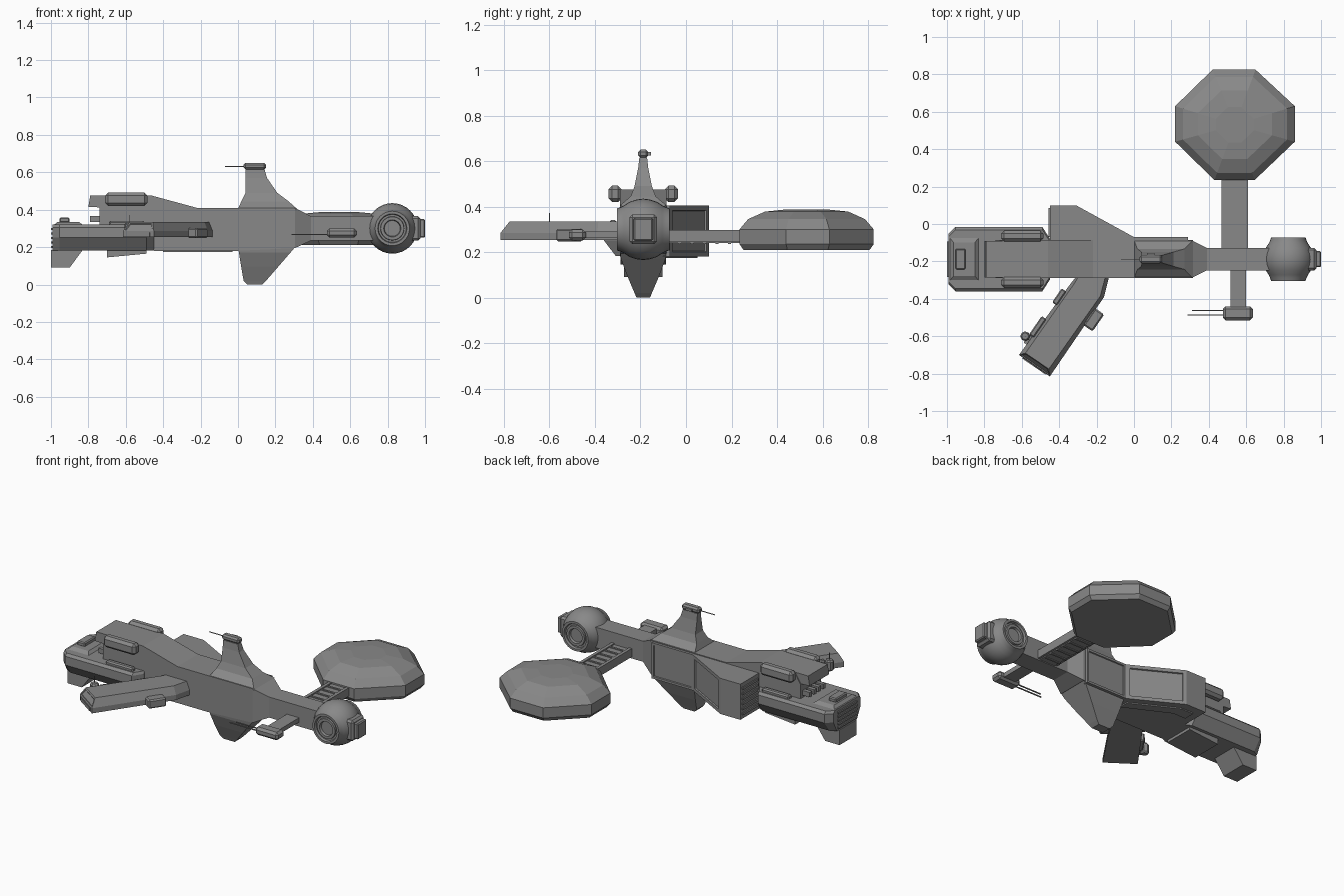
import bpy, bmesh, math
from mathutils import Vector

cube = bpy.data.objects.get("Cube")
if cube:
    bpy.data.objects.remove(cube)

grey = bpy.data.materials.new("hull_grey")
grey.use_nodes = True
GREY = (0.25, 0.25, 0.25, 1)
grey.diffuse_color = GREY
grey.node_tree.nodes["Principled BSDF"].inputs["Base Color"].default_value = GREY

MID = -0.188  # centre line of the main hull


def loft(name, rings, bevel=0.0):
    """Skin rings of equal point count and cap both ends."""
    bm = bmesh.new()
    loops = [[bm.verts.new(p) for p in ring] for ring in rings]
    n = len(loops[0])
    for a, b in zip(loops, loops[1:]):
        for i in range(n):
            j = (i + 1) % n
            bm.faces.new((a[i], a[j], b[j], b[i]))
    bm.faces.new(loops[0])
    bm.faces.new(loops[-1])
    bmesh.ops.recalc_face_normals(bm, faces=bm.faces)
    mesh = bpy.data.meshes.new(name)
    bm.to_mesh(mesh)
    bm.free()
    mesh.materials.append(grey)
    obj = bpy.data.objects.new(name, mesh)
    bpy.context.collection.objects.link(obj)
    if bevel:
        mod = obj.modifiers.new("edge", "BEVEL")
        mod.width, mod.segments = bevel, 1
    return obj


def flat(x0, x1, y0, y1, z):
    return [(x0, y0, z), (x1, y0, z), (x1, y1, z), (x0, y1, z)]


def box(name, x0, x1, y0, y1, z0, z1, bevel=0.0):
    return loft(name, [flat(x0, x1, y0, y1, z0), flat(x0, x1, y0, y1, z1)], bevel)


def side_prism(name, pts, y0, y1, bevel=0.0):
    """Extrude an x-z profile across the hull."""
    return loft(name, [[(x, y, z) for x, z in pts] for y in (y0, y1)], bevel)


def turned_box(name, centre, size, degrees, bevel=0.0):
    x, y, z = (s / 2 for s in size)
    obj = box(name, -x, x, -y, y, -z, z, bevel)
    obj.location = centre
    obj.rotation_euler.z = math.radians(degrees)
    return obj


def panel(obj, direction, width, depth):
    """Inset a raised or sunken panel in the largest face on one side."""
    bm = bmesh.new()
    bm.from_mesh(obj.data)
    bm.normal_update()
    faces = [f for f in bm.faces if f.normal.dot(Vector(direction).normalized()) > 0.9]
    face = max(faces, key=lambda f: f.calc_area())
    bmesh.ops.inset_region(bm, faces=[face], thickness=width)
    bmesh.ops.inset_region(bm, faces=[face], thickness=0.004, depth=depth)
    bm.to_mesh(obj.data)
    bm.free()


def lathe(name, profile, centre, axis, sides=32):
    """Turn (radius, offset) points about the x, y or z axis."""
    rings = []
    for r, h in profile:
        ring = []
        for i in range(sides):
            a = math.tau * i / sides
            p = [r * math.cos(a), r * math.sin(a)]
            p.insert(axis, h)
            ring.append([c + q for c, q in zip(centre, p)])
        rings.append(ring)
    return loft(name, rings)


# Main hull and raised spine
side_prism("main_hull", [(-.74, .30), (-.74, .41), (-.70, .475), (-.46, .475),
           (-.22, .41), (.01, .41), (.01, .18), (-.45, .18), (-.49, .30)], -.29, -.085)
side_prism("spine_tail", [(-.80, .415), (-.79, .475), (-.68, .475), (-.68, .41)], -.285, -.09)
for i in range(4):
    y = -.265 + i * .045
    box("tail_nozzle", -.79, -.70, y, y + .025, .335, .365)

# Nose section narrowing to the neck
def slab(x, half, z0, z1):
    return [(x, MID - half, z0), (x, MID + half, z0), (x, MID + half, z1), (x, MID - half, z1)]

loft("nose_and_neck", [slab(0, .102, .18, .41), slab(.305, .102, .195, .41),
                       slab(.39, .06, .235, .365), slab(.74, .06, .235, .365)])

# Upper and lower fins
def fin(name, rows):
    loft(name, [flat(x0, x1, MID - h, MID + h, z) for x0, x1, h, z in rows])

fin("upper_fin", [(0, .315, .102, .405), (.018, .27, .055, .445), (.04, .21, .038, .49),
                  (.04, .155, .022, .57), (.04, .142, .017, .615)])
fin("lower_fin", [(0, .305, .102, .20), (.005, .28, .098, .17), (.017, .215, .07, .095),
                  (.03, .15, .038, .02), (.05, .13, .03, 0)])
box("fin_cap", .03, .15, MID - .022, MID + .022, .615, .65, .01)
box("fin_cap_sensor", .07, .11, MID + .02, MID + .034, .625, .64)
box("fin_antenna", -.07, .035, MID - .002, MID + .002, .629, .633)

# Side hold with framed outer wall, belly strip and rear vents
plan = [(-.45, -.10), (-.45, .10), (-.31, .10), (0, -.07), (.29, -.07), (.29, -.10)]
hold = loft("side_hold", [[(x, y, z) for x, y in plan] for z in (.18, .405)])
panel(hold, (.17, .31, 0), .03, -.008)
panel(hold, (0, 1, 0), .02, -.006)
loft("hold_belly_strip", [[(-.40, -.02, z), (-.40, .05, z), (-.31, .05, z),
     (-.03, -.10, z), (-.03, -.16, z), (-.31, -.02, z)] for z in (.173, .181)])
for i in range(6):
    z = .205 + i * .032
    box("hold_vent", -.458, -.449, -.07, .085, z, z + .014)

# Engine block at the rear
def engine_slice(x, half, foot):
    return [(x, MID + y, z) for y, z in ((-foot, .182), (foot, .182), (half, .25),
            (half, .305), (half - .015, .32), (-half + .015, .32), (-half, .305), (-half, .25))]

engine = loft("engine_block", [engine_slice(-.992, .135, .10), engine_slice(-.955, .172, .12),
                               engine_slice(-.49, .172, .12), engine_slice(-.45, .11, .10)])
for i in range(5):
    z = .195 + i * .024
    box("engine_vent", -1, -.99, MID - .095, MID + .095, z, z + .012)
side_prism("engine_keel", [(-1, .09), (-.90, .09), (-.83, .185), (-1, .185)], MID - .085, MID + .085)
side_prism("engine_belly_plate", [(-.70, .145), (-.49, .165), (-.49, .19), (-.70, .19)],
           MID - .10, MID + .10)
loft("engine_hatch", [flat(-.985, -.83, MID - .115, MID + .115, .318),
                      flat(-.965, -.85, MID - .09, MID + .09, .335)])
box("hatch_lid", -.955, -.90, MID - .055, MID + .055, .33, .358, .006)

# Paired pods beside the spine
for s in (-1, 1):
    a, b = sorted((MID + s * .095, MID + s * .153))
    pod = box("spine_pod", -.71, -.485, a, b, .42, .492, .016)
    a, b = sorted((MID + s * .115, MID + s * .15))
    box("pod_foot", -.69, -.50, a, b, .31, .34, .008)

# Ball head with concentric side rings and a nose hatch
half = [(.028, -.098), (.042, -.098), (.046, -.112), (.062, -.112), (.064, -.102), (.074, -.102),
        (.078, -.116), (.092, -.116), (.098, -.098), (.105, -.084), (.121, -.06), (.131, -.03)]
ball = lathe("ball_head", half + [(.135, 0)] + [(r, -h) for r, h in reversed(half)],
             (.825, MID, .30), 1)
bpy.ops.object.select_all(action="DESELECT")
ball.select_set(True)
bpy.context.view_layer.objects.active = ball
bpy.ops.object.shade_smooth_by_angle(angle=math.radians(28))
box("nose_hatch_frame", .90, .975, MID - .06, MID + .06, .235, .365, .012)
lid = box("nose_hatch", .96, 1, MID - .043, MID + .043, .25, .35, .006)

# Eight-sided dish on a ribbed boom
corners = [(.42, .825), (.65, .825), (.86, .63), (.86, .44),
           (.645, .235), (.43, .235), (.22, .44), (.22, .63)]
layers = [(.94, .21), (1, .235), (1, .30), (.87, .345), (.62, .378), (.32, .387)]
loft("dish", [[(.54 + (x - .54) * s, .53 + (y - .53) * s, z) for x, y in corners]
              for s, z in layers])
box("dish_boom", .485, .595, -.14, .27, .24, .29)
for x in (.468, .59):
    box("boom_rail", x, x + .02, -.13, .25, .245, .298)
for i in range(6):
    y = -.09 + i * .055
    box("boom_rib", .482, .598, y, y + .012, .235, .296)

# Forward gun on a short strut
box("gun_strut", .515, .60, -.46, -.23, .262, .29)
box("gun_body", .475, .635, -.515, -.44, .25, .30, .014)
for x, y in ((.285, -.487), (.31, -.462)):
    box("gun_barrel", x, .49, y - .003, y + .003, .264, .27)

# Angled docking arm
foot = [(-.30, -.27), (-.13, -.27), (-.16, -.39), (-.45, -.815), (-.615, -.70), (-.34, -.32)]
crown = [(-.29, -.27), (-.15, -.27), (-.18, -.385), (-.455, -.775), (-.58, -.69), (-.32, -.32)]
arm = loft("docking_arm", [[(x, y, z) for x, y in pts]
                           for pts, z in ((foot, .253), (foot, .285), (crown, .335))])
panel(arm, (-.17, -.16, .2), .012, -.005)
ANGLE = 55.5
turned_box("arm_side_pod", (-.215, -.512, .275), (.11, .06, .055), ANGLE, .008)
turned_box("arm_pod_mount", (-.24, -.49, .28), (.07, .06, .04), ANGLE)
turned_box("arm_end_plate", (-.532, -.757, .268), (.012, .15, .022), ANGLE)
for x, y, length in ((-.40, -.39, .09), (-.515, -.55, .12)):
    turned_box("arm_rail", (x, y, .295), (length, .03, .05), ANGLE, .006)
lathe("arm_sensor", [(.018, .262), (.026, .27), (.026, .32), (.018, .33)], (-.582, -.60, 0), 2, 8)
turned_box("sensor_mount", (-.565, -.615, .29), (.02, .06, .03), ANGLE - 90)
box("sensor_antenna", -.584, -.580, -.602, -.598, .32, .372)
